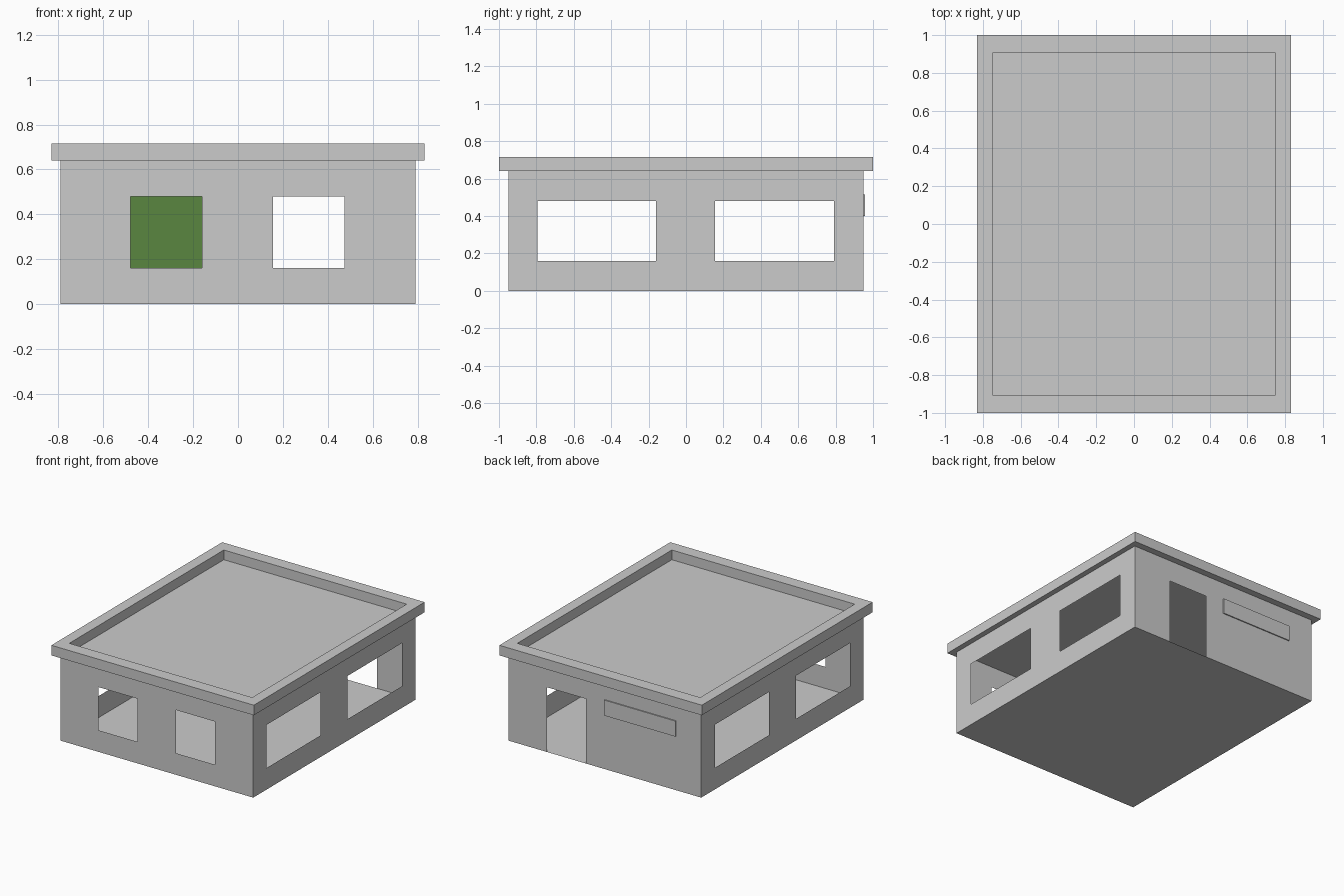
import bpy
import bmesh
from mathutils import Vector

if "Cube" in bpy.data.objects:
    bpy.data.objects.remove(bpy.data.objects["Cube"])

HX, HY, WALL_TOP, ROOF_TOP = 0.79, 0.95, 0.64, 0.715


def finish(name, bm):
    mesh = bpy.data.meshes.new(name)
    bm.to_mesh(mesh)
    bm.free()
    obj = bpy.data.objects.new(name, mesh)
    bpy.context.collection.objects.link(obj)
    return obj


def box_bm(lo, hi):
    bm = bmesh.new()
    bmesh.ops.create_cube(bm, size=1)
    for v in bm.verts:
        v.co = Vector([(a + b) / 2 + c * (b - a) for a, b, c in zip(lo, hi, v.co)])
    return bm


def add_wall(bm, origin, direction, half, openings):
    """Thin wall panel centred on origin, with rectangular openings (u0, u1, z0, z1)."""
    us = sorted({-half, half, *(u for o in openings for u in o[:2])})
    zs = sorted({0, WALL_TOP, *(z for o in openings for z in o[2:])})
    origin, direction = Vector(origin), Vector(direction)
    for u0, u1 in zip(us, us[1:]):
        for z0, z1 in zip(zs, zs[1:]):
            u, z = (u0 + u1) / 2, (z0 + z1) / 2
            if any(o[0] < u < o[1] and o[2] < z < o[3] for o in openings):
                continue
            corners = ((u0, z0), (u1, z0), (u1, z1), (u0, z1))
            bm.faces.new([bm.verts.new(origin + direction * a + Vector((0, 0, b)))
                          for a, b in corners])


# Thin walls with window and door openings, plus the floor
bm = bmesh.new()
side = [(-0.795, -0.16, 0.16, 0.48), (0.155, 0.79, 0.16, 0.48)]
mirrored = [(-b, -a, c, d) for a, b, c, d in side]
front = [(-0.48, -0.16, 0.16, 0.48), (0.155, 0.475, 0.16, 0.48)]
door = [(-0.475, -0.155, 0, 0.48)]
add_wall(bm, (0, -HY, 0), (1, 0, 0), HX, front)
add_wall(bm, (0, HY, 0), (-1, 0, 0), HX, door)
add_wall(bm, (HX, 0, 0), (0, 1, 0), HY, side)
add_wall(bm, (-HX, 0, 0), (0, -1, 0), HY, mirrored)
bm.faces.new([bm.verts.new((x * HX, y * HY, 0))
              for x, y in ((-1, -1), (-1, 1), (1, 1), (1, -1))])
bmesh.ops.remove_doubles(bm, verts=bm.verts, dist=0.0001)
finish("walls_and_floor", bm)

# Flat roof with raised rim
bm = box_bm((-0.83, -1, WALL_TOP), (0.83, 1, ROOF_TOP))
bm.normal_update()
top = max(bm.faces, key=lambda f: f.calc_center_median().z)
bmesh.ops.inset_region(bm, faces=[top], thickness=0.09)
for v in top.verts:
    v.co.x = 0.75 if v.co.x > 0 else -0.75
    v.co.y = 0.905 if v.co.y > 0 else -0.905
recess = bmesh.ops.extrude_face_region(bm, geom=[top])
for v in (g for g in recess["geom"] if isinstance(g, bmesh.types.BMVert)):
    v.co.z = WALL_TOP + 0.003
if top.is_valid:
    bmesh.ops.delete(bm, geom=[top], context="FACES_ONLY")
bmesh.ops.recalc_face_normals(bm, faces=bm.faces)
finish("roof", bm)

# Blank sign plate beside the door
finish("sign_plate", box_bm((-0.585, 0.95, 0.40), (0.0, 0.958, 0.515)))

# Green board on the inside of the back wall
board = finish("chalkboard", box_bm((-0.635, 0.94, 0.155), (0.0, 0.948, 0.485)))
green = bpy.data.materials.new("board_green")
green.diffuse_color = (0.10, 0.24, 0.05, 1)
green.use_nodes = True
green.node_tree.nodes["Principled BSDF"].inputs["Base Color"].default_value = green.diffuse_color
board.data.materials.append(green)
